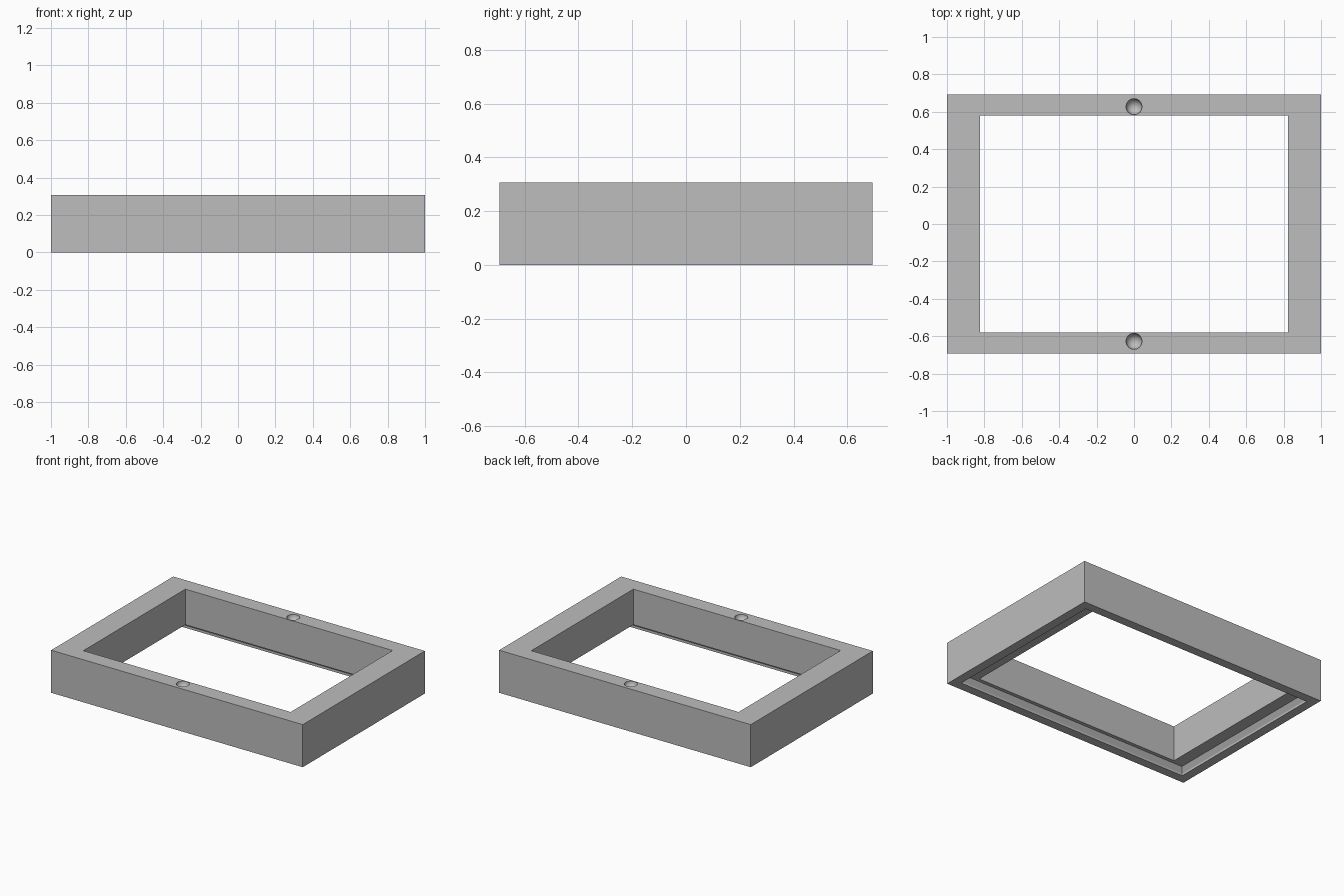
import bpy
import bmesh

HALF_X, HALF_Y, HEIGHT = 1.0, 0.693, 0.306
OPEN_X, OPEN_Y = 0.824, 0.579

if "Cube" in bpy.data.objects:
    bpy.data.objects.remove(bpy.data.objects["Cube"])

grey = bpy.data.materials.new("plain_grey")
grey.use_nodes = True
colour = (0.51, 0.51, 0.51, 1)
grey.diffuse_color = colour
grey.node_tree.nodes["Principled BSDF"].inputs["Base Color"].default_value = colour


def inset(width, z):
    """Rectangle set in from the outer edge by the same width all round."""
    return HALF_X - width, HALF_Y - width, z


# Frame cross-section, as closed loops of rectangles around the opening
sections = [
    inset(0, HEIGHT),
    inset(0, 0),
    inset(0.065, 0),          # flat foot
    inset(0.065, 0.015),      # short upright lip
    inset(0.088, 0.05),       # sloped wall of the rebate
    (OPEN_X, OPEN_Y, 0.05),   # ledge
    (OPEN_X, OPEN_Y, HEIGHT),
]
bm = bmesh.new()
rings = [[bm.verts.new((sx * x, sy * y, z))
          for sx, sy in ((-1, -1), (1, -1), (1, 1), (-1, 1))]
         for x, y, z in sections]
for a, b in zip(rings, rings[1:] + rings[:1]):
    for i in range(4):
        j = (i + 1) % 4
        bm.faces.new((a[i], a[j], b[j], b[i]))
bmesh.ops.recalc_face_normals(bm, faces=bm.faces)
mesh = bpy.data.meshes.new("frame")
bm.to_mesh(mesh)
bm.free()
frame = bpy.data.objects.new("frame", mesh)
bpy.context.collection.objects.link(frame)
mesh.materials.append(grey)

# Round dimples in the middle of the two long rails
for name, side in (("front_dimple_cutter", -1), ("back_dimple_cutter", 1)):
    bpy.ops.mesh.primitive_uv_sphere_add(
        segments=32, ring_count=16, radius=0.043,
        location=(0, side * 0.627, HEIGHT + 0.001))
    cutter = bpy.context.object
    cutter.name = name
    cutter.data.materials.append(grey)
    cut = frame.modifiers.new(name, "BOOLEAN")
    cut.operation = "DIFFERENCE"
    cut.solver = "EXACT"
    cut.object = cutter
    bpy.ops.object.select_all(action="DESELECT")
    frame.select_set(True)
    bpy.context.view_layer.objects.active = frame
    bpy.ops.object.modifier_apply(modifier=name)
    bpy.data.objects.remove(cutter)

# Smooth dimples, crisp frame edges
bpy.ops.object.select_all(action="DESELECT")
frame.select_set(True)
bpy.context.view_layer.objects.active = frame
bpy.ops.object.shade_smooth_by_angle(angle=0.5)
